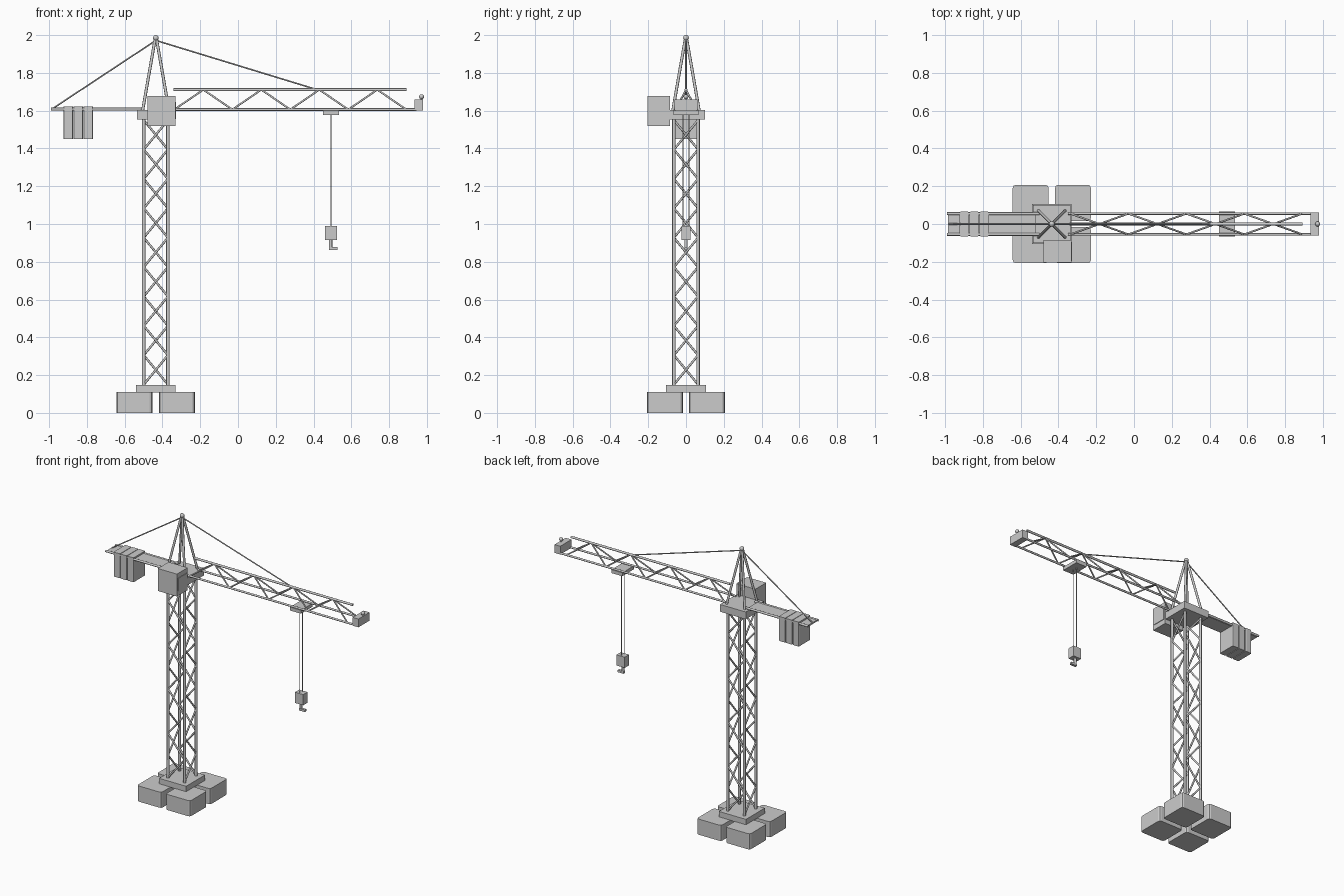
import bpy, bmesh
from mathutils import Vector, Matrix

if "Cube" in bpy.data.objects:
    bpy.data.objects.remove(bpy.data.objects["Cube"])

CX = -0.435  # tower axis


def finish(name, bm, smooth=False):
    me = bpy.data.meshes.new(name)
    bm.to_mesh(me)
    bm.free()
    ob = bpy.data.objects.new(name, me)
    bpy.context.collection.objects.link(ob)
    if smooth:
        bpy.ops.object.select_all(action='DESELECT')
        ob.select_set(True)
        bpy.context.view_layer.objects.active = ob
        bpy.ops.object.shade_smooth_by_angle(angle=0.9)
    return ob


def box(name, x, y, z, bevel=0.0):
    """Box from (min, max) ranges, optionally with chamfered vertical edges."""
    bm = bmesh.new()
    lo, hi = Vector((x[0], y[0], z[0])), Vector((x[1], y[1], z[1]))
    m = Matrix.Translation((lo + hi) / 2) @ Matrix.Diagonal((*(hi - lo), 1))
    bmesh.ops.create_cube(bm, size=1, matrix=m)
    if bevel:
        edges = [e for e in bm.edges
                 if abs(e.verts[0].co.z - e.verts[1].co.z) > 1e-4]
        bmesh.ops.bevel(bm, geom=edges, offset=bevel, segments=2,
                        profile=0.5, affect='EDGES')
    return finish(name, bm)


def rods(name, pairs, r, sides=8):
    """Straight round bars between pairs of points, in one object."""
    bm = bmesh.new()
    for a, b in pairs:
        a, b = Vector(a), Vector(b)
        d = b - a
        m = Matrix.Translation((a + b) / 2) @ d.to_track_quat('Z', 'Y').to_matrix().to_4x4()
        bmesh.ops.create_cone(bm, cap_ends=True, segments=sides, radius1=r,
                              radius2=r, depth=d.length, matrix=m)
    return finish(name, bm, True)


def ball(name, p, r):
    bm = bmesh.new()
    bmesh.ops.create_uvsphere(bm, u_segments=16, v_segments=10, radius=r,
                              matrix=Matrix.Translation(p))
    return finish(name, bm, True)


# Ballast blocks and base plate
for i, sx in enumerate((-1, 1)):
    for j, sy in enumerate((-1, 1)):
        xs = sorted((CX + sx * 0.017, CX + sx * 0.207))
        ys = sorted((sy * 0.017, sy * 0.207))
        box(f"ballast_block_{i * 2 + j + 1}", xs, ys, (0, 0.11), 0.016)
box("base_plate", (CX - 0.105, CX + 0.105), (-0.105, 0.105), (0.108, 0.148))

# Lattice tower
T, Z0, Z1, BAYS = 0.064, 0.145, 1.56, 9
corners = [(CX - T, -T), (CX + T, -T), (CX + T, T), (CX - T, T)]
rods("tower_legs", [((*c, Z0), (*c, Z1)) for c in corners], 0.009)
braces = []
step = (1.55 - 0.15) / BAYS
for k in range(BAYS):
    lo, hi = 0.15 + k * step, 0.15 + (k + 1) * step
    for i in range(4):
        a, b = corners[i], corners[(i + 1) % 4]
        if k % 2:
            a, b = b, a
        braces.append(((*a, lo), (*b, hi)))
rods("tower_braces", braces, 0.006)

# Slewing platform and cab
box("slewing_platform", (CX - 0.1, CX + 0.1), (-0.1, 0.1), (1.552, 1.603))
box("cab", (-0.48, -0.332), (-0.205, -0.086), (1.52, 1.678))
box("cab_window", (-0.334, -0.328), (-0.195, -0.096), (1.555, 1.645))

# Tower head
apex = (CX, 0, 1.972)
rods("head_frame", [((CX + sx * 0.07, sy * 0.07, 1.6),
                     (CX + sx * 0.005, sy * 0.005, 1.972))
                    for sx in (-1, 1) for sy in (-1, 1)], 0.008)
ball("head_ball", (CX, 0, 1.985), 0.015)

# Triangular jib
JW, JB, JT = 0.055, 1.606, 1.711
rods("jib_lower_chords", [((-0.35, s * JW, JB), (0.945, s * JW, JB)) for s in (-1, 1)], 0.007)
rods("jib_upper_chord", [((-0.342, 0, JT), (0.893, 0, JT))], 0.008)
lacing = []
for s in (-1, 1):
    pts = [(-0.337 + k * 0.1535, 0 if k % 2 else s * JW, JT if k % 2 else JB)
           for k in range(9)]
    lacing += list(zip(pts, pts[1:]))
rods("jib_lacing", lacing, 0.005)
box("jib_end_block", (0.935, 0.98), (-0.062, 0.062), (1.6, 1.658))
rods("beacon_stem", [((0.972, 0, 1.655), (0.972, 0, 1.675))], 0.005)
ball("beacon", (0.972, 0, 1.674), 0.013)

# Counter jib with ballast slabs
rods("counter_jib_rails", [((-0.99, s * JW, 1.608), (-0.5, s * JW, 1.608)) for s in (-1, 1)], 0.008)
box("counter_jib_deck", (-0.985, -0.52), (-0.05, 0.05), (1.6, 1.611))
for k in range(3):
    x = -0.923 + k * 0.053
    box(f"counterweight_{k + 1}", (x, x + 0.049), (-0.065, 0.065), (1.45, 1.622), 0.006)

# Stay cables
rods("stay_cables", [(apex, (-0.98, 0, 1.612)), (apex, (0.41, 0, 1.714))], 0.004)

# Trolley, hoist ropes and hook
box("trolley", (0.45, 0.535), (-0.065, 0.065), (1.578, 1.602))
rods("hoist_ropes", [((0.492, s * 0.016, 0.985), (0.492, s * 0.016, 1.58)) for s in (-1, 1)], 0.0028)
box("hook_block", (0.46, 0.524), (-0.024, 0.024), (0.915, 0.99))
rods("hook_shank", [((0.49, 0, 0.866), (0.49, 0, 0.918))], 0.009)
box("hook_foot", (0.481, 0.526), (-0.009, 0.009), (0.862, 0.877))
